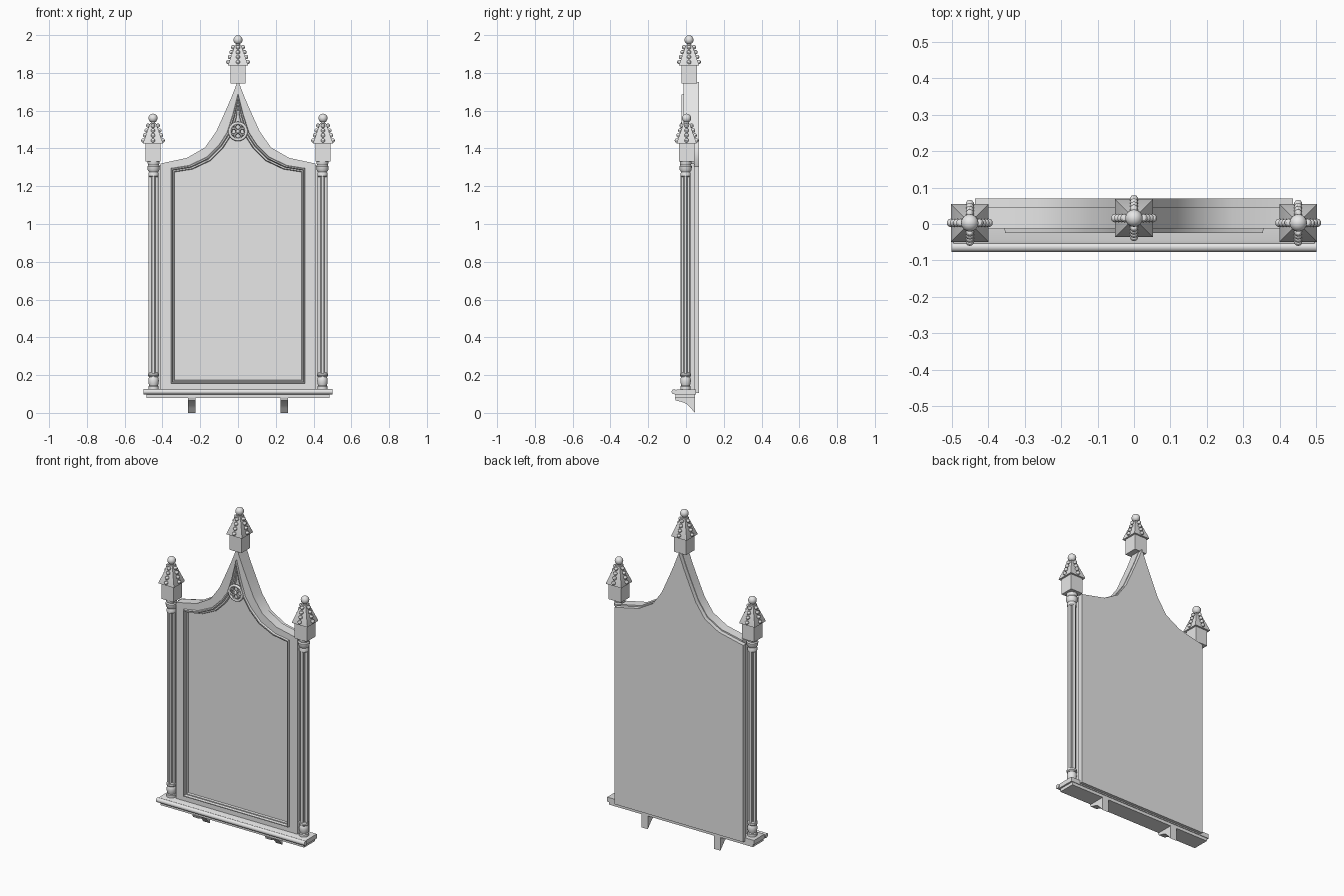
import bpy, bmesh, math
from mathutils import Matrix, Vector

if "Cube" in bpy.data.objects:
    bpy.data.objects.remove(bpy.data.objects["Cube"])

grey = bpy.data.materials.new("plain_grey")
grey.diffuse_color = (0.8, 0.8, 0.8, 1)
grey.use_nodes = True
grey.node_tree.nodes["Principled BSDF"].inputs["Base Color"].default_value = grey.diffuse_color


def finish(bm, name, angle=30):
    bmesh.ops.recalc_face_normals(bm, faces=bm.faces[:])
    me = bpy.data.meshes.new(name)
    bm.to_mesh(me)
    bm.free()
    me.materials.append(grey)
    ob = bpy.data.objects.new(name, me)
    bpy.context.collection.objects.link(ob)
    bpy.ops.object.select_all(action='DESELECT')
    ob.select_set(True)
    bpy.context.view_layer.objects.active = ob
    bpy.ops.object.shade_smooth_by_angle(angle=math.radians(angle))
    return ob


def add_loft(bm, loops):
    """Bridge closed loops of equal length and cap both ends."""
    rings = [[bm.verts.new(p) for p in loop] for loop in loops]
    n = len(rings[0])
    for a, b in zip(rings, rings[1:]):
        for i in range(n):
            j = (i + 1) % n
            bm.faces.new((a[i], a[j], b[j], b[i]))
    bm.faces.new(rings[0])
    bm.faces.new(rings[-1])


def square_loop(x, y, z, h):
    return [(x + sx * h, y + sy * h, z) for sx, sy in ((-1, -1), (1, -1), (1, 1), (-1, 1))]


def add_lathe(bm, x, y, profile, n=16):
    add_loft(bm, [[(x + r * math.cos(2 * math.pi * i / n), y + r * math.sin(2 * math.pi * i / n), z)
                   for i in range(n)] for r, z in profile])


def add_ball(bm, p, r, u=12, v=8):
    bmesh.ops.create_uvsphere(bm, u_segments=u, v_segments=v, radius=r,
                              matrix=Matrix.Translation(p))


def add_prism_x(bm, profile, x0, x1):
    add_loft(bm, [[(x, y, z) for y, z in profile] for x in (x0, x1)])


def add_ring(bm, cx, cy, cz, major, minor, n=24, m=8):
    """Ring lying in the front plane."""
    grid = []
    for i in range(n):
        a = 2 * math.pi * i / n
        row = []
        for j in range(m):
            b = 2 * math.pi * j / m
            r = major + minor * math.cos(b)
            row.append(bm.verts.new((cx + r * math.cos(a), cy + minor * math.sin(b),
                                     cz + r * math.sin(a))))
        grid.append(row)
    for i in range(n):
        for j in range(m):
            a, b, k = grid[i], grid[(i + 1) % n], (j + 1) % m
            bm.faces.new((a[j], b[j], b[k], a[k]))


def outline(half, bottom, y, d=0.0):
    """Closed ogee-topped outline from its right half, inset by d."""
    right = [(half[0][0] - d, bottom + d)]
    right += [(max(x - d, x * 0.3), z - d) for x, z in half[:-1]]
    apex = (0, half[-1][1] - 3 * d)
    pts = right + [apex] + [(-x, z) for x, z in reversed(right)]
    return [(x, y, z) for x, z in pts]


outer = [(0.41, 1.32), (0.27, 1.35), (0.175, 1.405), (0.115, 1.49), (0.07, 1.59),
         (0.035, 1.67), (0, 1.76)]
inner = [(0.355, 1.295), (0.26, 1.31), (0.165, 1.355), (0.10, 1.42), (0.058, 1.485),
         (0.028, 1.58), (0, 1.69)]
back = [(0.435, 1.305)] + [(x, z - 0.008) for x, z in outer[1:]]

# Front frame with stepped moulding and sunken panel
bm = bmesh.new()
add_loft(bm, [outline(outer, 0.12, 0.045), outline(outer, 0.12, -0.013),
              outline(inner, 0.155, -0.013), outline(inner, 0.155, -0.025, 0.002),
              outline(inner, 0.155, -0.025, 0.007), outline(inner, 0.155, -0.012, 0.011),
              outline(inner, 0.155, -0.012, 0.017), outline(inner, 0.155, 0.0, 0.02)])
finish(bm, "front_frame")

# Back board
bm = bmesh.new()
add_loft(bm, [outline(back, 0.105, 0.042), outline(back, 0.105, 0.07)])
finish(bm, "back_board")

# Four-lobed rosette
bm = bmesh.new()
add_ring(bm, 0, -0.02, 1.49, 0.044, 0.008)
for k in range(4):
    a = k * math.pi / 2
    add_ring(bm, 0.023 * math.cos(a), -0.02, 1.49 + 0.023 * math.sin(a), 0.017, 0.006, 16, 6)
add_ball(bm, (0, -0.02, 1.49), 0.011)
finish(bm, "rosette", 60)

# Shelf: moulded ledge with a rounded nose
bm = bmesh.new()
add_prism_x(bm, [(-0.055, 0.08), (0.048, 0.08), (0.048, 0.1), (-0.055, 0.1)], -0.485, 0.485)
add_prism_x(bm, [(-0.06, 0.098), (0.052, 0.098), (0.052, 0.125), (-0.045, 0.125),
                 (-0.06, 0.119)], -0.495, 0.495)
nose = [(-0.063 + 0.0135 * math.cos(math.pi * i / 6), 0.112 + 0.0135 * math.sin(math.pi * i / 6))
        for i in range(12)]
add_prism_x(bm, nose, -0.5, 0.5)
finish(bm, "shelf", 40)

# Shelf brackets
bm = bmesh.new()
for s in (-1, 1):
    add_prism_x(bm, [(-0.06, 0.082), (-0.054, 0.066), (-0.02, 0.057), (0.005, 0.047),
                     (0.026, 0.025), (0.048, 0.0), (0.048, 0.082)], s * 0.245 - 0.021, s * 0.245 + 0.021)
finish(bm, "shelf_brackets")


# Pinnacle: square block, tapered roof, beads up each face, ball on top
def pinnacle(name, x, y, z):
    bm = bmesh.new()
    add_loft(bm, [square_loop(x, y, z + h, r) for r, h in ((0.041, 0), (0.041, 0.1))])
    add_loft(bm, [square_loop(x, y, z + h, r)
                  for r, h in ((0.052, 0.095), (0.052, 0.1), (0.016, 0.203))])
    add_lathe(bm, x, y, [(0.013, z + 0.198), (0.01, z + 0.215)], 12)
    add_ball(bm, (x, y, z + 0.23), 0.024, 16, 10)
    for k in range(4):
        a = k * math.pi / 2
        for t in (0.12, 0.38, 0.63, 0.88):
            r = 0.056 - 0.034 * t
            add_ball(bm, (x + r * math.cos(a), y + r * math.sin(a), z + 0.1 + 0.103 * t),
                     0.0115, 10, 6)
    finish(bm, name)


pinnacle("top_pinnacle", 0, 0.016, 1.745)

for s, side in ((-1, "left"), (1, "right")):
    x, y = s * 0.447, -0.002
    pinnacle(side + "_pinnacle", s * 0.45, 0.003, 1.33)
    # Clustered shafts
    bm = bmesh.new()
    for dx, dy in ((1, 0), (-1, 0), (0, 1), (0, -1)):
        add_lathe(bm, x + dx * 0.0165, y + dy * 0.0165, [(0.0105, 0.19), (0.0105, 1.27)], 12)
    add_loft(bm, [square_loop(x, y, z, 0.012) for z in (0.19, 1.27)])
    finish(bm, side + "_shafts")
    # Turned base and capital
    bm = bmesh.new()
    add_lathe(bm, x, y, [(0.027, 0.12), (0.027, 0.14), (0.023, 0.145), (0.026, 0.155),
                         (0.028, 0.17), (0.026, 0.185), (0.023, 0.19), (0.029, 0.197),
                         (0.029, 0.207), (0.022, 0.213)])
    finish(bm, side + "_base")
    bm = bmesh.new()
    add_lathe(bm, x, y, [(0.022, 1.248), (0.027, 1.253), (0.027, 1.268), (0.024, 1.275),
                         (0.032, 1.288), (0.033, 1.305), (0.028, 1.312), (0.031, 1.32),
                         (0.031, 1.335)])
    finish(bm, side + "_capital")
